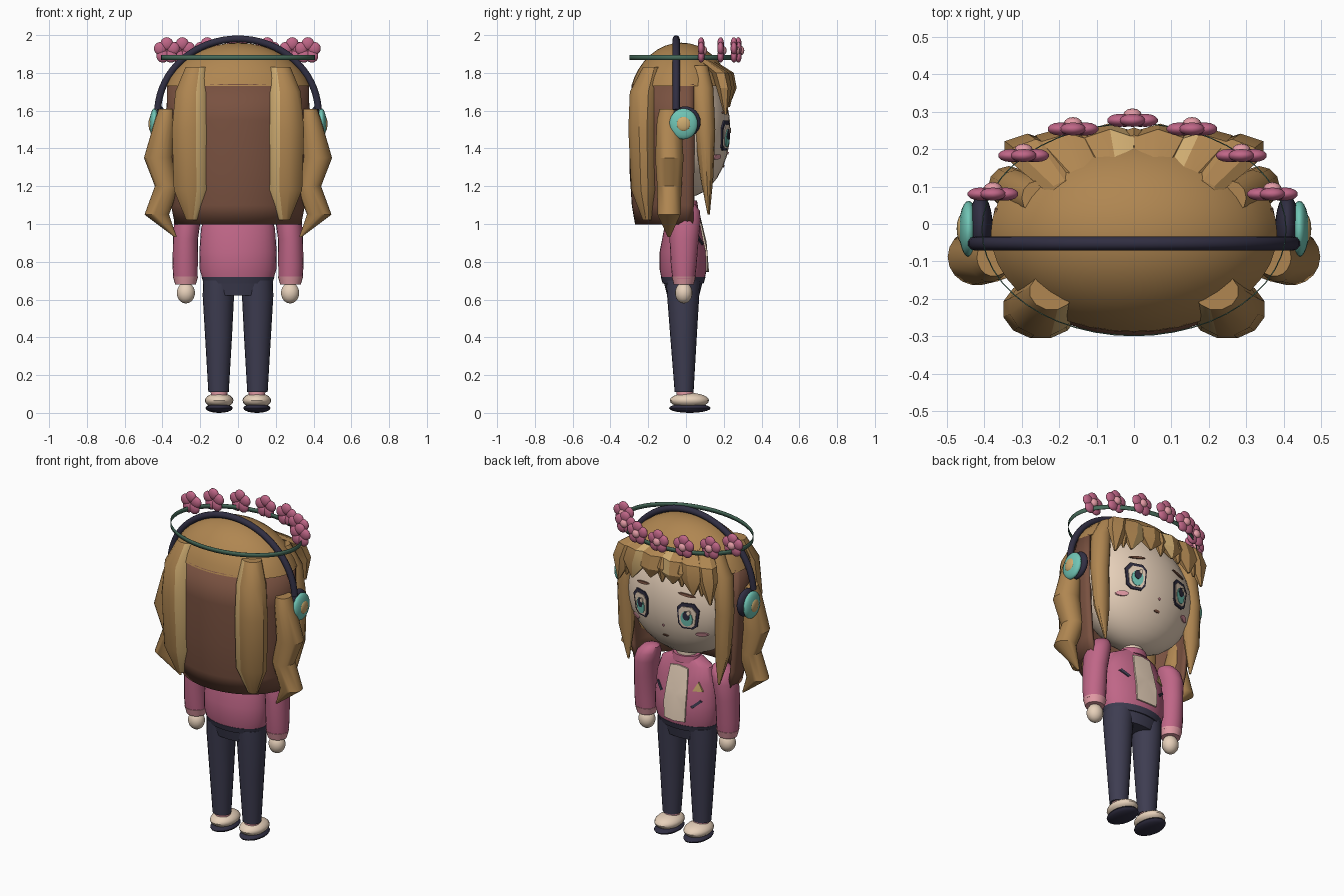
import bpy, bmesh, math
from mathutils import Matrix

if "Cube" in bpy.data.objects:
    bpy.data.objects.remove(bpy.data.objects["Cube"])


def colour(name, r, g, b):
    m = bpy.data.materials.new(name)
    m.diffuse_color = [(c / 255) ** 2.2 for c in (r, g, b)] + [1]
    m.use_nodes = True
    m.node_tree.nodes["Principled BSDF"].inputs["Base Color"].default_value = m.diffuse_color
    return m


HAIR = colour("hair_tan", 174, 133, 82)
LIGHT = colour("hair_light", 205, 170, 112)
DARK = colour("hair_dark", 120, 82, 66)
PINK = colour("jacket_pink", 190, 102, 134)
ROSE = colour("pale_pink", 228, 155, 165)
NAVY = colour("trouser_navy", 64, 63, 82)
INK = colour("dark_ink", 52, 50, 68)
SKIN = colour("skin_cream", 242, 218, 194)
TEAL = colour("teal", 112, 196, 180)
GREEN = colour("band_green", 72, 106, 90)


def finish(name, bm, *mats, angle=40):
    bmesh.ops.recalc_face_normals(bm, faces=bm.faces)
    me = bpy.data.meshes.new(name)
    bm.to_mesh(me)
    bm.free()
    ob = bpy.data.objects.new(name, me)
    bpy.context.collection.objects.link(ob)
    for m in mats:
        me.materials.append(m)
    bpy.ops.object.select_all(action='DESELECT')
    ob.select_set(True)
    bpy.context.view_layer.objects.active = ob
    bpy.ops.object.shade_smooth_by_angle(angle=math.radians(angle))
    return ob


def loft(name, rings, mat, n=24, side=1, phase=0, light=(), angle=40):
    """Stack of horizontal ellipses (x, y, z, rx, ry); some sides may be light."""
    bm = bmesh.new()
    loops = []
    for x, y, z, rx, ry in rings:
        a = [phase + math.tau * k / n for k in range(n)]
        loops.append([bm.verts.new((side * (x + rx * math.cos(t)), y + ry * math.sin(t), z)) for t in a])
    for lo, hi in zip(loops, loops[1:]):
        for k in range(n):
            f = bm.faces.new((lo[k], lo[(k + 1) % n], hi[(k + 1) % n], hi[k]))
            f.material_index = int(k in light)
    bm.faces.new(loops[0])
    bm.faces.new(loops[-1])
    return finish(name, bm, mat, LIGHT, angle=angle)


def ball(name, c, r, mat, seg=24, cut=None):
    bm = bmesh.new()
    bmesh.ops.create_uvsphere(bm, u_segments=seg, v_segments=max(6, seg // 2), radius=1,
                              matrix=Matrix.Translation(c) @ Matrix.Diagonal((*r, 1)))
    if cut:
        bmesh.ops.bisect_plane(bm, geom=bm.verts[:] + bm.edges[:] + bm.faces[:],
                               plane_co=(0, 0, cut), plane_no=(0, 0, 1), clear_inner=True)
    return finish(name, bm, mat)


def plate(name, pts, surface, lift, mat):
    """Thin plate laid on a curved front surface y = surface(x, z)."""
    bm = bmesh.new()
    cx, cz = (sum(p[i] for p in pts) / len(pts) for i in (0, 1))
    top = [bm.verts.new((x, surface(x, z) + lift, z)) for x, z in pts]
    low = [bm.verts.new((x, surface(x, z) + lift - 0.009, z)) for x, z in pts]
    mid = bm.verts.new((cx, surface(cx, cz) + lift, cz))
    for i in range(len(pts)):
        j = (i + 1) % len(pts)
        bm.faces.new((top[i], top[j], mid))
        bm.faces.new((top[j], top[i], low[i], low[j]))
    bm.faces.new(low)
    return finish(name, bm, mat)


def oval(x, z, rx, rz, n=12, tilt=0):
    out = []
    for k in range(n):
        a, b = rx * math.cos(math.tau * k / n), rz * math.sin(math.tau * k / n)
        out.append((x + a * math.cos(tilt) - b * math.sin(tilt), z + a * math.sin(tilt) + b * math.cos(tilt)))
    return out


def face_y(x, z):
    return 0.235 * math.sqrt(max(0.02, 1 - (x / 0.37) ** 2 - ((z - 1.5) / 0.36) ** 2))


def chest_y(x, z):
    ry = 0.125 - 0.06 * max(0, z - 0.85) / 0.25
    return -0.015 + ry * math.sqrt(max(0.02, 1 - (x / 0.205) ** 2))


# Head, neck and face
ball("head", (0, 0, 1.5), (0.37, 0.235, 0.36), SKIN, 32)
loft("neck", [(0, -0.01, 1.05, 0.06, 0.055), (0, -0.01, 1.2, 0.06, 0.055)], SKIN)
for s in (1, -1):
    eye = [(-.055, .05), (-.03, .08), (.04, .08), (.07, .04), (.055, -.06), (.03, -.08), (-.03, -.08), (-.05, -.05)]

    def shape(k, dz=0):
        return [(s * (0.155 + a * k), 1.468 + dz + b * k) for a, b in eye]
    plate("eye_outline", shape(1), face_y, 0.007, INK)
    plate("eye_white", shape(0.8, -0.004), face_y, 0.010, SKIN)
    plate("iris", oval(s * 0.158, 1.455, 0.034, 0.048), face_y, 0.013, TEAL)
    plate("pupil", oval(s * 0.158, 1.475, 0.02, 0.028), face_y, 0.016, INK)
    plate("eye_glint", oval(s * 0.158 - 0.015, 1.495, 0.011, 0.014, 6), face_y, 0.019, SKIN)
    plate("eyebrow", oval(s * 0.15, 1.595, 0.05, 0.008, 8, -s * 0.15), face_y, 0.007, DARK)
    plate("cheek", oval(s * 0.225, 1.355, 0.032, 0.014), face_y, 0.009, ROSE)
plate("mouth", oval(0, 1.305, 0.02, 0.007, 8), face_y, 0.005, DARK)
plate("nose", oval(0, 1.375, 0.007, 0.007, 6), face_y, 0.006, ROSE)

# Hair cap and the dark curtain behind the head
ball("hair_cap", (0, -0.025, 1.62), (0.405, 0.28, 0.34), HAIR, 40, cut=1.73)
bm = bmesh.new()
rows = []
for z, rx, ry in ((1.0, 0.325, 0.245), (1.1, 0.345, 0.262), (1.3, 0.362, 0.275), (1.55, 0.37, 0.275), (1.74, 0.365, 0.262)):
    arc = [math.radians(168 + 204 * k / 28) for k in range(29)]
    rows.append([bm.verts.new((rx * math.cos(a), -0.015 + ry * math.sin(a), z)) for a in arc])
for lo, hi in zip(rows, rows[1:]):
    for k in range(28):
        bm.faces.new((lo[k], lo[k + 1], hi[k + 1], hi[k]))
curtain = finish("back_hair", bm, DARK)
mod = curtain.modifiers.new("thickness", 'SOLIDIFY')
mod.thickness, mod.offset = 0.02, 0

# Locks of hair on both sides
P = math.radians(30)
for s in (1, -1):
    loft("back_lock", [(0.22, -0.18, 1.83, 0.06, 0.05), (0.245, -0.22, 1.7, 0.09, 0.08),
                       (0.25, -0.228, 1.5, 0.103, 0.08), (0.245, -0.22, 1.18, 0.098, 0.072),
                       (0.245, -0.205, 1.02, 0.03, 0.025)], HAIR, 12, s, P / 2, (6, 7), 32)
    loft("side_lock", [(0.26, 0.07, 1.84, 0.04, 0.045), (0.315, 0.085, 1.72, 0.055, 0.06),
                       (0.335, 0.1, 1.5, 0.055, 0.055), (0.33, 0.11, 1.25, 0.05, 0.035),
                       (0.31, 0.12, 1.05, 0.006, 0.006)], HAIR, 12, s, 0, (), 32)
    loft("wavy_lock", [(0.375, -0.09, 1.61, 0.045, 0.05), (0.385, -0.09, 1.55, 0.055, 0.065),
                       (0.42, -0.088, 1.35, 0.078, 0.076), (0.375, -0.088, 1.2, 0.065, 0.066),
                       (0.43, -0.09, 1.05, 0.065, 0.062), (0.33, -0.09, 0.93, 0.006, 0.006)],
         HAIR, 18, s, 0, (), 28)
    # Fringe
    for x, rx, tip, lit in ((0.07, 0.078, 1.66, s < 0), (0.19, 0.085, 1.62, s > 0), (0.285, 0.07, 1.58, False)):
        y = 0.235 - 0.35 * x * x
        loft("fringe_lock", [(x * 0.65, y - 0.12, 1.87, 0.035, 0.03), (x * 0.92, y - 0.025, 1.8, rx, 0.045),
                             (x, y - 0.005, 1.72, rx, 0.04), (x * 1.1, y + 0.003, tip, 0.008, 0.008)],
             HAIR, 6, s, P, (1,) if lit else (), 25)
    for x, tip in ((0.0 if s > 0 else 0.125, 1.69), (0.245, 1.66)):
        y = 0.228 - 0.35 * x * x
        loft("fringe_tip", [(x, y - 0.02, 1.8, 0.05, 0.03), (x, y, 1.74, 0.05, 0.03),
                            (x * 1.05, y + 0.005, tip - 0.04, 0.006, 0.006)], HAIR, 6, s, P, (), 25)

# Flower crown
bm = bmesh.new()
ring = [[bm.verts.new((0.408 * math.cos(math.tau * k / 48), -0.015 + 0.285 * math.sin(math.tau * k / 48), z))
         for k in range(48)] for z in (1.868, 1.895)]
for k in range(48):
    bm.faces.new((ring[0][k], ring[0][(k + 1) % 48], ring[1][(k + 1) % 48], ring[1][k]))
crown = finish("crown_band", bm, GREEN)
mod = crown.modifiers.new("thickness", 'SOLIDIFY')
mod.thickness = 0.003
for x, y in ((-0.377, 0.08), (-0.295, 0.183), (-0.163, 0.254), (-0.004, 0.277), (0.155, 0.254), (0.287, 0.183), (0.37, 0.08)):
    for k in range(5):
        a = math.tau * k / 5 + math.pi / 2
        ball("petal", (x + 0.036 * math.cos(a), y, 1.918 + 0.036 * math.sin(a)), (0.035, 0.018, 0.035), PINK, 14)
    ball("flower_centre", (x, y + 0.014, 1.918), (0.025, 0.018, 0.025), ROSE, 12)

# Headphones
cu = bpy.data.curves.new("headphone_band", 'CURVE')
cu.dimensions, cu.bevel_depth, cu.bevel_resolution = '3D', 0.019, 3
sp = cu.splines.new('POLY')
sp.points.add(32)
for k, p in enumerate(sp.points):
    a = math.radians(3 + 174 * k / 32)
    p.co = (0.426 * math.cos(a), -0.052, 1.585 + 0.395 * math.sin(a), 1)
cu.use_fill_caps = True
cu.materials.append(INK)
bpy.context.collection.objects.link(bpy.data.objects.new("headphone_band", cu))
for s in (1, -1):
    ball("ear_cushion", (s * 0.41, -0.005, 1.54), (0.032, 0.083, 0.083), INK)
    ball("ear_cup", (s * 0.442, -0.013, 1.53), (0.026, 0.075, 0.082), TEAL)
    ball("ear_badge", (s * 0.46, -0.013, 1.53), (0.014, 0.038, 0.04), LIGHT)

# Jacket
loft("jacket", [(0, -0.015, 0.70, 0.185, 0.112), (0, -0.015, 0.76, 0.203, 0.125), (0, -0.015, 0.85, 0.205, 0.125),
                (0, -0.015, 0.98, 0.195, 0.10), (0, -0.015, 1.07, 0.165, 0.075), (0, -0.015, 1.115, 0.08, 0.06)], PINK, 32)
loft("jacket_hem", [(0, -0.015, 0.685, 0.182, 0.108), (0, -0.015, 0.72, 0.193, 0.119)], NAVY, 32)
loft("collar", [(0, -0.01, 1.085, 0.09, 0.075), (0, -0.01, 1.125, 0.08, 0.068)], PINK)
plate("shirt_panel", [(-.07, .75), (0, .745), (.07, .75), (.075, .85), (.07, .95), (.06, 1.06), (0, 1.07), (-.06, 1.06),
                      (-.07, .95), (-.075, .85)], chest_y, 0.012, SKIN)
plate("triangle_patch", [(-.158, .94), (-.102, .94), (-.13, .995)], chest_y, 0.01, LIGHT)
for s in (1, -1):
    z = 0.84 if s < 0 else 0.89
    plate("pocket_slash", [(s * .157, z + .04), (s * .145, z + .05), (s * .1, z + .01), (s * .112, z)], chest_y, 0.009, NAVY)
for s in (1, -1):
    loft("sleeve", [(0.278, -0.012, 0.71, 0.064, 0.06), (0.28, -0.012, 0.78, 0.067, 0.068),
                    (0.278, -0.01, 0.92, 0.066, 0.077), (0.268, -0.005, 1.02, 0.07, 0.083),
                    (0.255, -0.003, 1.07, 0.066, 0.076), (0.24, -0.003, 1.105, 0.048, 0.052),
                    (0.235, -0.003, 1.118, 0.02, 0.02)], PINK, 20, s, 0, (), 50)
    loft("cuff", [(0.278, -0.012, 0.68, 0.055, 0.053), (0.278, -0.012, 0.722, 0.067, 0.064)], ROSE, 20, s)
    ball("hand", (s * 0.276, -0.012, 0.635), (0.049, 0.046, 0.056), SKIN, 18)
    # Trousers and shoes
    loft("trouser_leg", [(0.103, -0.01, 0.11, 0.054, 0.05), (0.103, -0.013, 0.4, 0.071, 0.07),
                         (0.104, -0.015, 0.62, 0.083, 0.085), (0.1, -0.015, 0.7, 0.085, 0.09)], NAVY, 20, s)
    loft("ankle", [(0.1, -0.005, 0.07, 0.043, 0.043), (0.1, -0.005, 0.125, 0.045, 0.045)], ROSE, 16, s)
    ball("shoe", (s * 0.1, 0.018, 0.066), (0.076, 0.104, 0.04), SKIN, 20)
    ball("sole", (s * 0.1, 0.02, 0.025), (0.072, 0.11, 0.025), INK, 20)
loft("hips", [(0, -0.015, 0.622, 0.16, 0.085), (0, -0.015, 0.7, 0.182, 0.105)], NAVY, 32)
